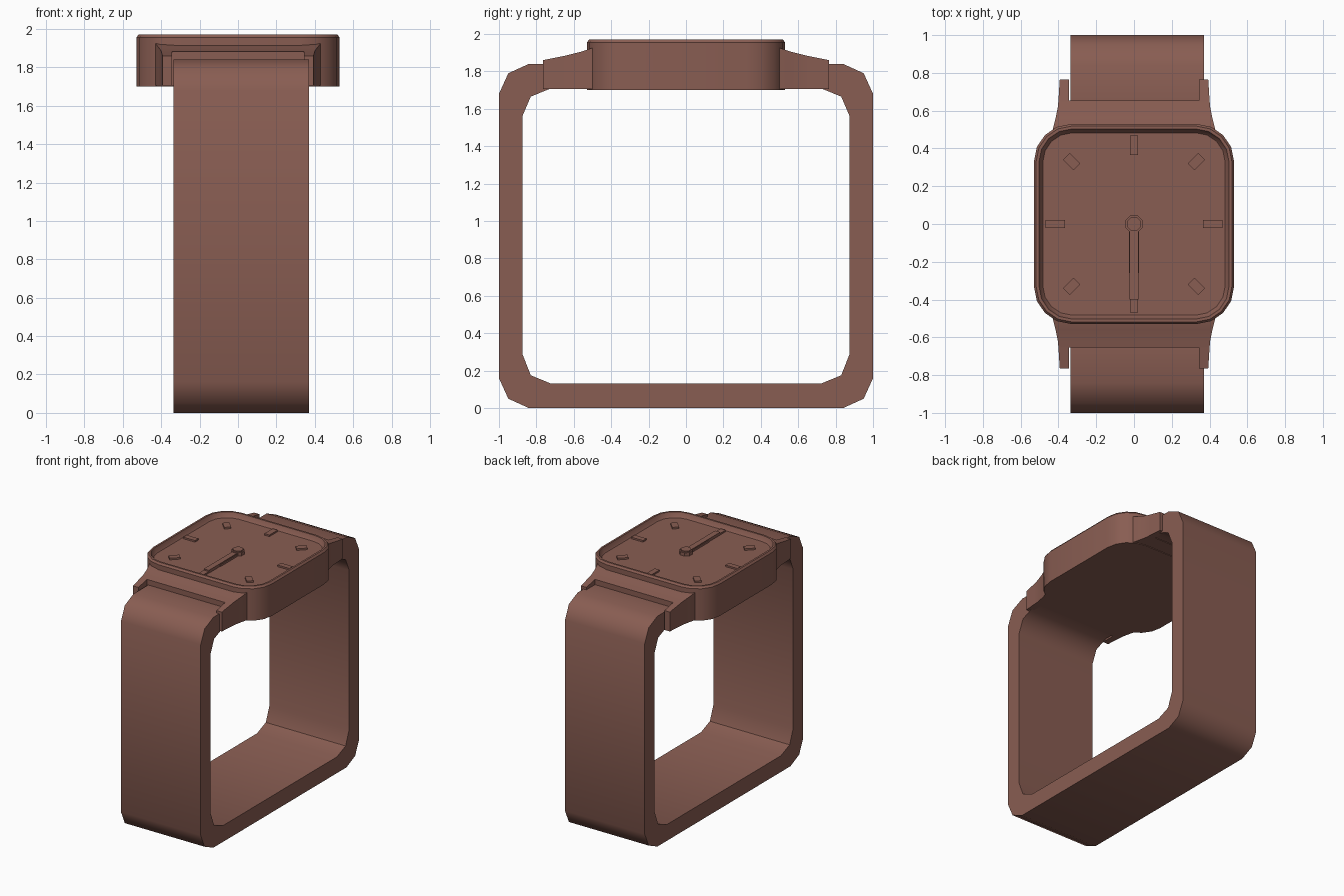
import bpy, bmesh
from math import sin, cos, pi, radians

if "Cube" in bpy.data.objects:
    bpy.data.objects.remove(bpy.data.objects["Cube"])

mat = bpy.data.materials.new("brown")
mat.diffuse_color = (0.25, 0.11, 0.085, 1)
mat.use_nodes = True
mat.node_tree.nodes["Principled BSDF"].inputs["Base Color"].default_value = mat.diffuse_color


def loft(name, rings, smooth=None):
    """Skin closed rings of equal length and cap both ends."""
    bm = bmesh.new()
    vs = [[bm.verts.new(p) for p in ring] for ring in rings]
    n = len(vs[0])
    for a, b in zip(vs, vs[1:]):
        for i in range(n):
            j = (i + 1) % n
            bm.faces.new((a[i], a[j], b[j], b[i]))
    bm.faces.new(vs[0][::-1])
    bm.faces.new(vs[-1])
    bmesh.ops.recalc_face_normals(bm, faces=bm.faces)
    me = bpy.data.meshes.new(name)
    bm.to_mesh(me)
    bm.free()
    me.materials.append(mat)
    ob = bpy.data.objects.new(name, me)
    bpy.context.collection.objects.link(ob)
    if smooth:
        bpy.ops.object.select_all(action='DESELECT')
        bpy.context.view_layer.objects.active = ob
        ob.select_set(True)
        bpy.ops.object.shade_smooth_by_angle(angle=radians(smooth))
    return ob


def rounded_square(h, z, seg=4):
    r = h - 0.33
    ring = []
    for q in range(4):
        a0 = q * pi / 2
        cx = 0.33 if q in (0, 3) else -0.33
        cy = 0.33 if q < 2 else -0.33
        for i in range(seg + 1):
            a = a0 + i * pi / 2 / seg
            ring.append((cx + r * cos(a), cy + r * sin(a), z))
    return ring


def block(name, length, width, dist, angle, z0, z1):
    """Flat bar on the dial, centred at a distance along an angle."""
    c, s = cos(angle), sin(angle)
    rings = []
    for z in (z0, z1):
        ring = []
        for u, v in ((-1, -1), (1, -1), (1, 1), (-1, 1)):
            a, b = dist + u * length / 2, v * width / 2
            ring.append((a * c - b * s, a * s + b * c, z))
        rings.append(ring)
    return loft(name, rings)


def disc(name, r, z0, z1, n=8):
    return loft(name, [[(r * cos((i + .5) * 2 * pi / n), r * sin((i + .5) * 2 * pi / n), z)
                        for i in range(n)] for z in (z0, z1)])


def mirrored(ob, x, y):
    m = ob.modifiers.new("Mirror", 'MIRROR')
    m.use_axis = (x, y, False)
    m.use_clip = False
    m.use_mirror_merge = False


# Case with bevelled rim and sunken dial
loft("case", [rounded_square(h, z) for h, z in (
    (0.53, 1.70), (0.53, 1.955), (0.518, 1.97), (0.503, 1.97),
    (0.493, 1.945), (0.482, 1.932))], smooth=30)

# Strap: outer and inner half profiles (y, z), open beneath the case
outer = [(0.65, 1.84), (0.84, 1.84), (0.95, 1.79), (1.0, 1.68),
         (1.0, 0.16), (0.95, 0.05), (0.84, 0.0)]
inner = [(0.65, 1.71), (0.72, 1.71), (0.83, 1.665), (0.875, 1.56),
         (0.875, 0.29), (0.83, 0.175), (0.72, 0.13)]
sections = [[(-0.335, *o), (0.37, *o), (0.37, *i), (-0.335, *i)]
            for o, i in zip(outer, inner)]
sections += [[(x, -y, z) for x, y, z in s] for s in sections[::-1]]
loft("strap", sections, smooth=45)


# Lugs: cross bar plus two prongs at each end
def section(y, x0, x1, top):
    return [(x0, y, 1.705), (x1, y, 1.705), (x1, y, top), (x0, y, top)]


bar = loft("lug_bar", [section(y, -w, w, t) for y, w, t in (
    (0.42, 0.44, 1.93), (0.50, 0.43, 1.925), (0.56, 0.415, 1.905),
    (0.62, 0.403, 1.89), (0.655, 0.40, 1.882))], smooth=30)
mirrored(bar, False, True)
prong = loft("lug_prong", [section(0.655, 0.345, 0.40, 1.882),
                           section(0.765, 0.345, 0.393, 1.86)])
mirrored(prong, True, True)

# Hour markers, long on the axes and short on the diagonals
for k in range(8):
    if k % 2:
        block("marker_diagonal", 0.08, 0.05, 0.467, k * pi / 4, 1.925, 1.945)
    else:
        block("marker_main", 0.105, 0.044, 0.417, k * pi / 4, 1.925, 1.945)

# Hands and hub
block("hour_hand", 0.26, 0.054, 0.13, -pi / 2, 1.925, 1.947)
block("minute_hand", 0.40, 0.045, 0.20, -pi / 2, 1.925, 1.955)
disc("hub_base", 0.05, 1.925, 1.958)
disc("hub_cap", 0.04, 1.95, 1.968)
